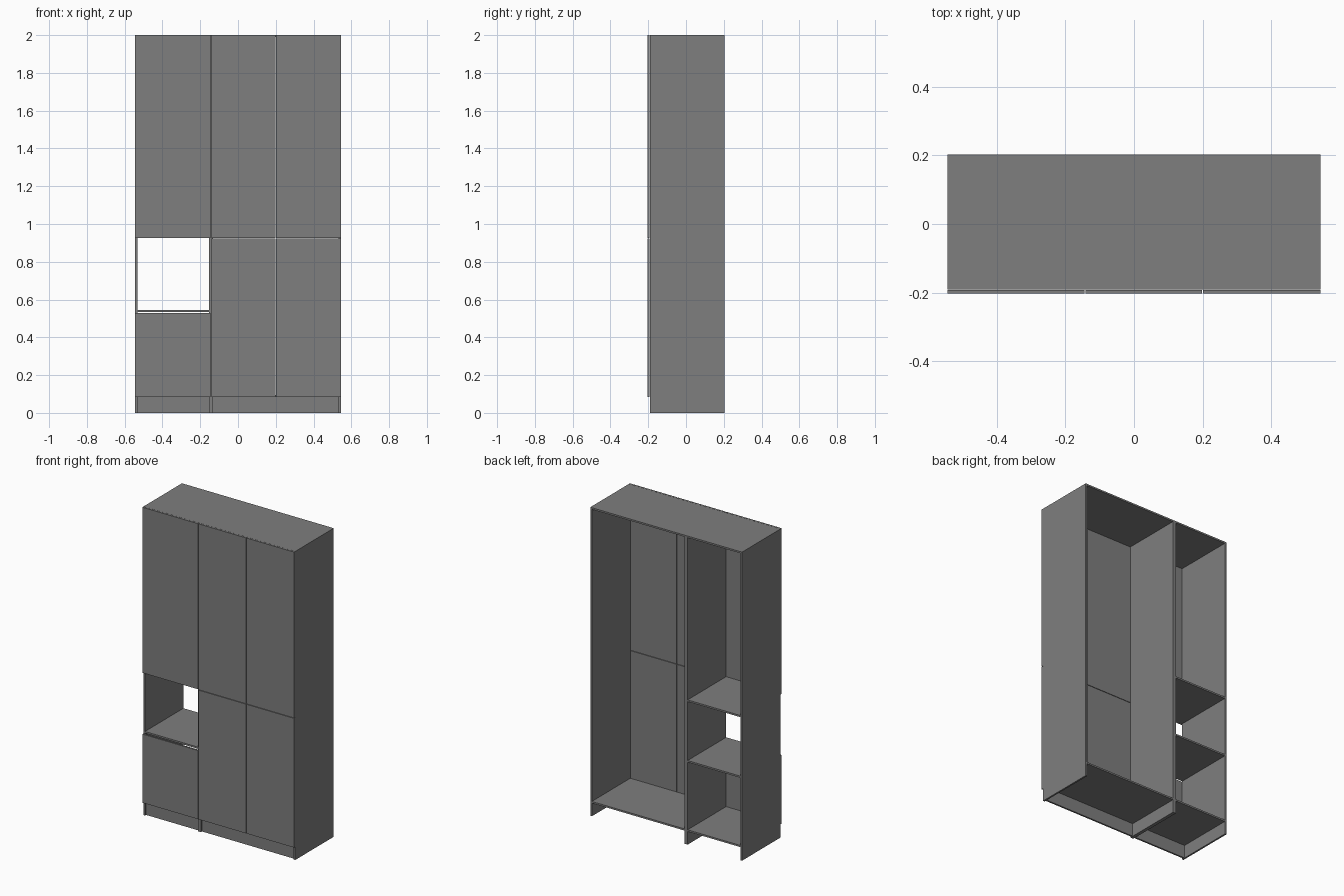
import bpy

if "Cube" in bpy.data.objects:
    bpy.data.objects.remove(bpy.data.objects["Cube"], do_unlink=True)

# Single grey finish
grey = bpy.data.materials.new("grey_board")
grey.use_nodes = True
COLOUR = (0.21, 0.21, 0.21, 1)
grey.diffuse_color = COLOUR
grey.node_tree.nodes["Principled BSDF"].inputs["Base Color"].default_value = COLOUR

T = 0.011                       # board thickness
LEFT, SPLIT, RIGHT = -0.544, -0.143, 0.544
BACK, FRONT, DOOR_FRONT = 0.203, -0.191, -0.203
TOP, BASE = 2.0, 0.085
GAP = 0.0015                    # half the gap between doors


def board(name, x, y, z):
    """Box spanning the given (low, high) ranges."""
    bpy.ops.mesh.primitive_cube_add(size=1)
    ob = bpy.context.object
    ob.name = name
    for v in ob.data.vertices:
        v.co = [lo + (c + 0.5) * (hi - lo) for c, (lo, hi) in zip(v.co, (x, y, z))]
    ob.data.materials.append(grey)
    return ob


def cabinet(name, x0, x1, shelves):
    """Open-backed carcass with sides, top, floor, plinth and shelves."""
    depth = (FRONT, BACK)
    inner = (x0 + T, x1 - T)
    board(name + "_right_side", (x0, x0 + T), depth, (0, TOP))
    board(name + "_left_side", (x1 - T, x1), depth, (0, TOP))
    board(name + "_top", inner, depth, (TOP - T, TOP))
    board(name + "_floor", inner, depth, (BASE, BASE + T))
    board(name + "_plinth", inner, (FRONT + T, FRONT + 2 * T), (0, BASE))
    for i, z in enumerate(shelves):
        board(f"{name}_shelf_{i + 1}", inner, depth, (z, z + T))


def door(name, x0, x1, z0, z1):
    board(name, (x0, x1), (DOOR_FRONT, FRONT - 0.001), (z0, z1))


# Carcasses
NICHE_LOW, NICHE_HIGH = 0.534, 0.927
cabinet("narrow_cabinet", LEFT, SPLIT, [NICHE_LOW, NICHE_HIGH])
cabinet("wide_cabinet", SPLIT, RIGHT, [])

# Doors on the narrow cabinet, above and below the open niche
door("narrow_lower_door", LEFT, SPLIT - GAP, BASE, 0.53)
door("narrow_upper_door", LEFT, SPLIT - GAP, NICHE_HIGH, TOP)

# Two pairs of doors on the wide cabinet
MID_X, MID_Z = 0.2, 0.924
for row, z0, z1 in (("lower", BASE, MID_Z - GAP), ("upper", MID_Z + GAP, TOP)):
    door(f"wide_{row}_right_door", SPLIT + GAP, MID_X - GAP, z0, z1)
    door(f"wide_{row}_left_door", MID_X + GAP, RIGHT, z0, z1)
